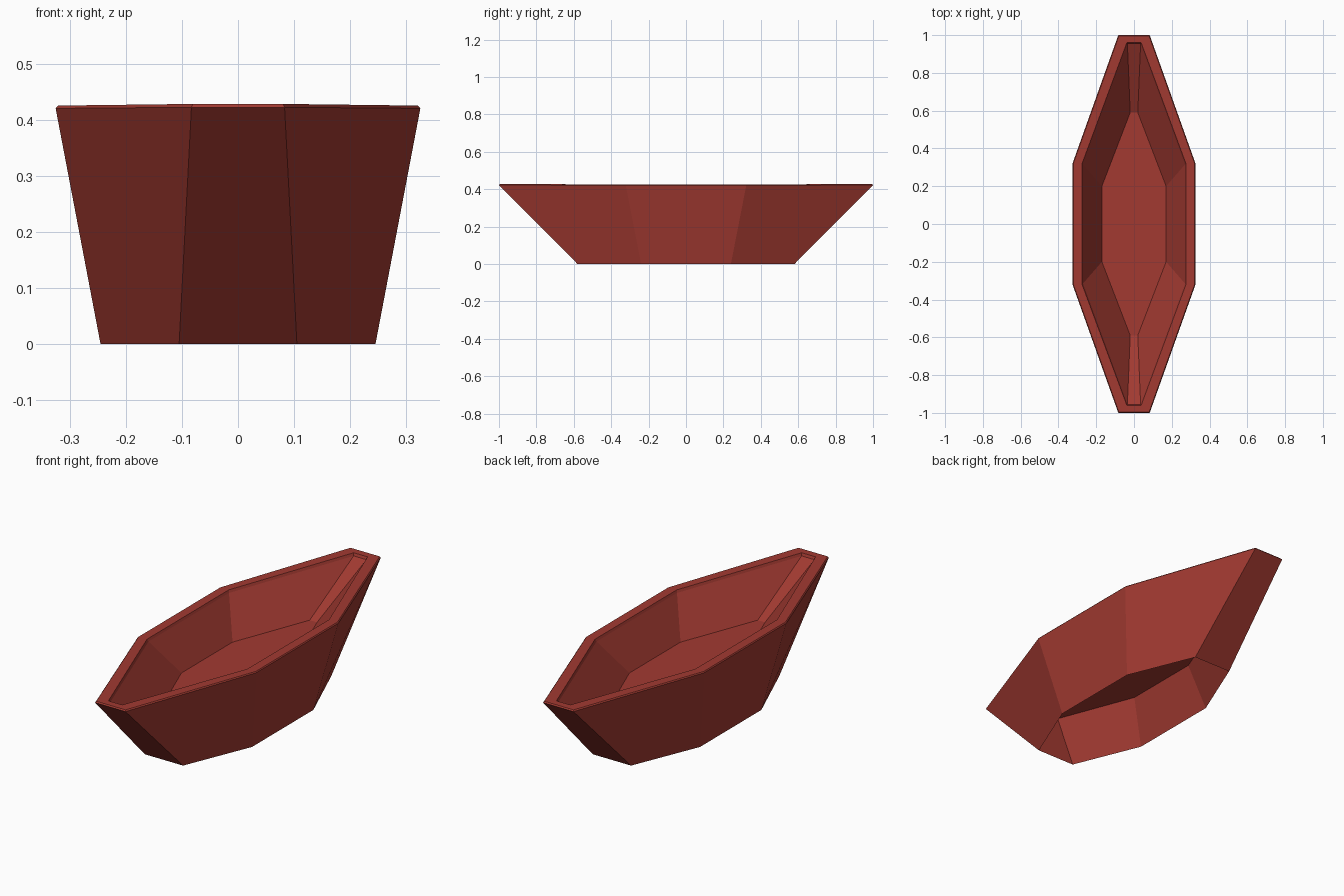
import bpy, bmesh

if "Cube" in bpy.data.objects:
    bpy.data.objects.remove(bpy.data.objects["Cube"])

red = bpy.data.materials.new("brick_red")
red.diffuse_color = (0.36, 0.042, 0.031, 1.0)
red.use_nodes = True
red.node_tree.nodes["Principled BSDF"].inputs["Base Color"].default_value = red.diffuse_color

bm = bmesh.new()


def ring(side_x, side_y, end_x, end_y, side_z, end_z=None):
    """Long octagon: two straight sides, four diagonals, two narrow ends."""
    end_z = side_z if end_z is None else end_z
    quarter = [(side_x, side_y, side_z), (end_x, end_y, end_z)]
    pts = quarter + [(-x, y, z) for x, y, z in reversed(quarter)]
    pts += [(-x, -y, z) for x, y, z in pts]
    return [bm.verts.new(p) for p in pts]


# Cross-section rings, from the recessed underside, round the rim, to the basin floor
rings = [
    ring(0.17, 0.20, 0.02, 0.59, 0.225),             # underside recess
    ring(0.245, 0.24, 0.105, 0.58, 0.0),             # foot edge
    ring(0.325, 0.322, 0.083, 1.0, 0.42, 0.422),     # outer rim
    ring(0.321, 0.32, 0.08, 0.995, 0.425, 0.428),    # rim chamfer
    ring(0.275, 0.32, 0.038, 0.96, 0.425, 0.428),    # inner rim
    ring(0.27, 0.315, 0.035, 0.955, 0.413, 0.415),   # inner rim step
    ring(0.17, 0.20, 0.02, 0.59, 0.24),              # basin floor
]
for a, b in zip(rings, rings[1:]):
    for i in range(8):
        j = (i + 1) % 8
        bm.faces.new((a[i], a[j], b[j], b[i]))
bm.faces.new(rings[0])
bm.faces.new(rings[-1])
bmesh.ops.recalc_face_normals(bm, faces=bm.faces)

# Boat-shaped bowl
mesh = bpy.data.meshes.new("boat_bowl")
bm.to_mesh(mesh)
bm.free()
mesh.materials.append(red)
bowl = bpy.data.objects.new("boat_bowl", mesh)
bpy.context.collection.objects.link(bowl)
